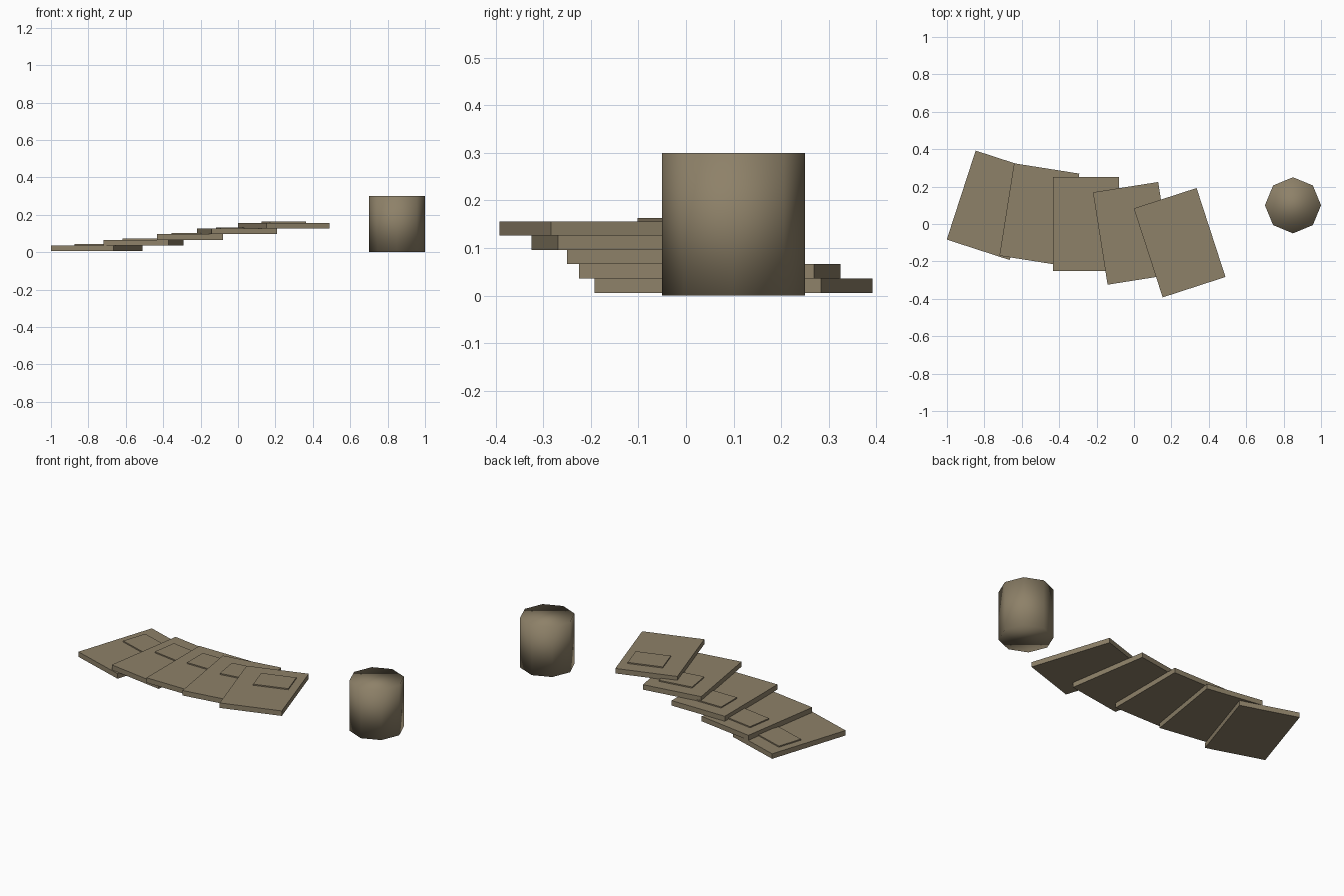
import bpy
from math import radians

cube = bpy.data.objects.get("Cube")
if cube:
    bpy.data.objects.remove(cube, do_unlink=True)

# One flat khaki brown for everything
khaki = bpy.data.materials.new("khaki_brown")
khaki.use_nodes = True
colour = (0.27, 0.22, 0.14, 1)
khaki.diffuse_color = colour
khaki.node_tree.nodes["Principled BSDF"].inputs["Base Color"].default_value = colour


def box(name, size, location, turn):
    """Box standing on the given location, turned about z."""
    x, y, z = location
    bpy.ops.mesh.primitive_cube_add(size=1, location=(x, y, z + size[2] / 2),
                                    rotation=(0, 0, radians(turn)))
    obj = bpy.context.object
    obj.name = name
    obj.scale = size
    bpy.ops.object.transform_apply(location=False, rotation=False, scale=True)
    obj.data.materials.append(khaki)
    return obj


# Five fanned, stacked cards, each with a thin raised panel towards the back
THICK = 0.03
for i in range(5):
    step = i - 2
    x, y, z = -0.256 + 0.25 * step, -0.05 * step, 0.006 + THICK * i
    turn = 9 * step
    box(f"card_{i + 1}", (0.353, 0.5, THICK), (x, y, z), turn)
    box(f"card_panel_{i + 1}", (0.2, 0.15, 0.007), (x, y + 0.1, z + THICK), turn)

# Eight-sided cup with fully smooth shading
bpy.ops.mesh.primitive_cylinder_add(vertices=8, radius=0.15, depth=0.3,
                                    location=(0.85, 0.1, 0.15))
cup = bpy.context.object
cup.name = "cup"
cup.data.materials.append(khaki)
bpy.ops.object.shade_smooth()
